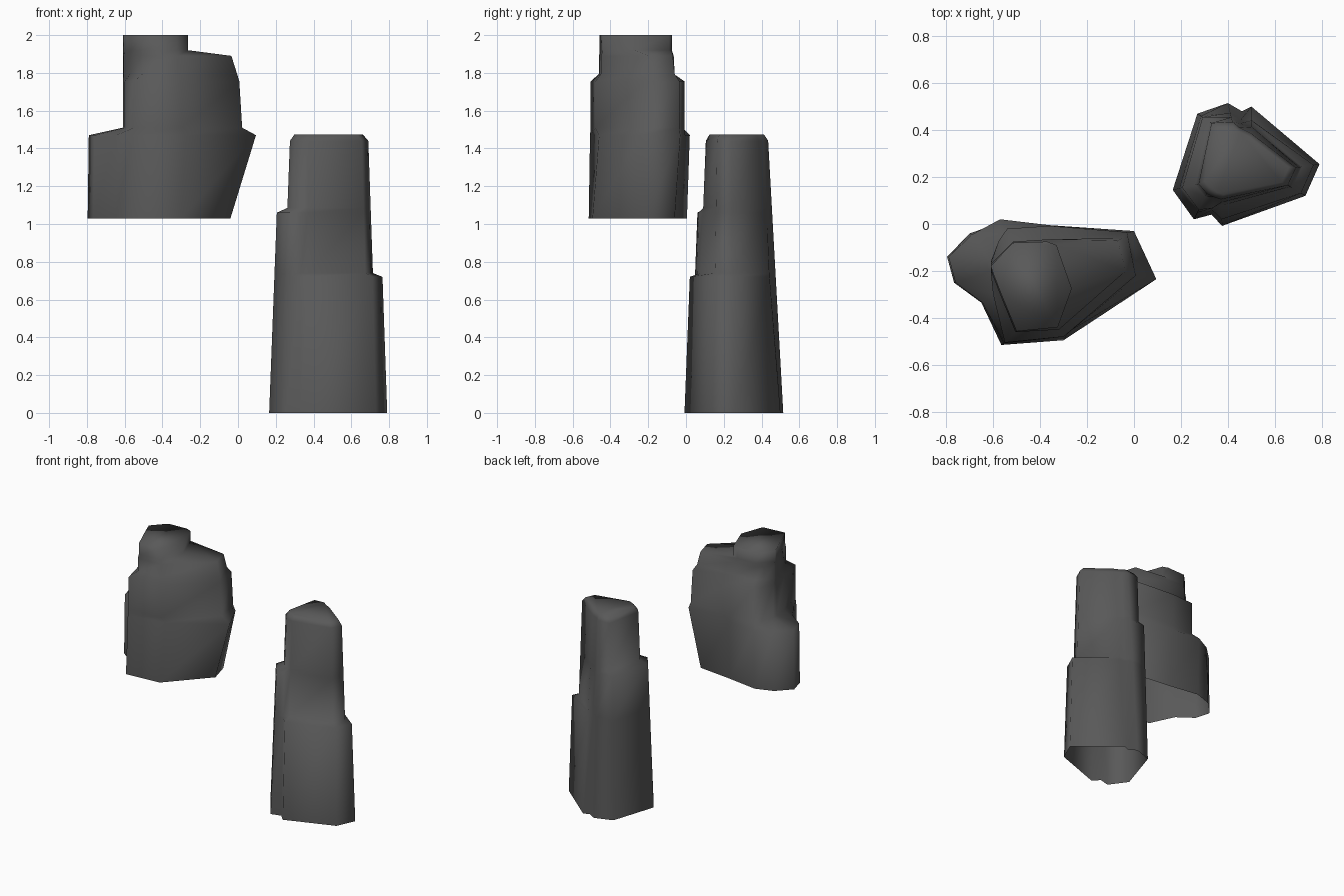
import bpy, bmesh

if "Cube" in bpy.data.objects:
    bpy.data.objects.remove(bpy.data.objects["Cube"])

stone = bpy.data.materials.new("dark grey stone")
stone.diffuse_color = (0.1, 0.1, 0.1, 1)
stone.use_nodes = True
stone.node_tree.nodes["Principled BSDF"].inputs["Base Color"].default_value = stone.diffuse_color


def loft(name, rings):
    """Skin rings of 3D points, cap the top, leave the base open."""
    bm = bmesh.new()
    loops = [[bm.verts.new(p) for p in ring] for ring in rings]
    n = len(rings[0])
    for lo, hi in zip(loops, loops[1:]):
        for i in range(n):
            j = (i + 1) % n
            bm.faces.new((lo[i], lo[j], hi[j], hi[i]))
    bm.faces.new(loops[-1])
    bmesh.ops.remove_doubles(bm, verts=bm.verts, dist=0.0005)
    for f in bm.faces:
        f.smooth = True
    me = bpy.data.meshes.new(name)
    bm.to_mesh(me)
    bm.free()
    me.materials.append(stone)
    ob = bpy.data.objects.new(name, me)
    bpy.context.collection.objects.link(ob)


# Lower pillar: each corner is base x, y, top x, y and the height of its ledge
corners = [
    (.79, .255, .69, .24, .72), (.50, .50, .50, .385, 9), (.46, .48, .45, .41, 9),
    (.40, .515, .42, .435, 9), (.27, .47, .33, .43, 1.06), (.165, .145, .275, .17, 1.06),
    (.255, .02, .31, .13, 1.06), (.33, .04, .34, .115, 1.06),
    (.375, -.008, .37, .105, .72), (.73, .12, .655, .165, .72)]


def pillar_ring(z):
    pts = []
    for bx, by, tx, ty, ledge in corners:
        t = z / 1.44
        if ledge < 9:
            t = .5 * t + (.5 if z > ledge + .01 else 0)
        pts.append((bx + (tx - bx) * t, by + (ty - by) * t, z))
    return pts


rings = [pillar_ring(z) for z in (0, .72, .74, 1.06, 1.085, 1.44)]
cx, cy = .46, .26
rings.append([(cx + (x - cx) * .87, cy + (y - cy) * .87, 1.475) for x, y, z in rings[-1]])
loft("lower_rock_pillar", rings)

# Upper rock: outlines running anticlockwise from the right corner
base = [(-.04, -.21), (-.08, -.06), (-.34, -.03), (-.57, .005), (-.70, -.04),
        (-.796, -.14), (-.766, -.25), (-.65, -.335), (-.565, -.515), (-.30, -.495)]
shoulder = [(.095, -.235), (0, -.03), (-.36, -.005), (-.57, .02), (-.69, -.045),
            (-.79, -.14), (-.76, -.25), (-.645, -.335), (-.555, -.508), (-.28, -.46)]
body = [(.022, -.22), (-.015, -.035), (-.36, -.008), (-.54, -.02), (-.575, -.07),
        (-.61, -.16), (-.61, -.20), (-.60, -.30), (-.55, -.505), (-.30, -.48)]
chest = [(-.005, -.21), (-.05, -.06), (-.36, -.065), (-.515, -.075), (-.56, -.12),
         (-.61, -.17), (-.605, -.21), (-.57, -.30), (-.505, -.46), (-.32, -.45)]
crown = [(-.265, -.275), (-.33, -.09), (-.37, -.075), (-.515, -.08), (-.56, -.125),
         (-.61, -.18), (-.60, -.21), (-.565, -.30), (-.50, -.457), (-.325, -.44)]
slab = [(-.035, -.20), (-.07, -.07)] + chest[2:]


def level(outline, z):
    return [(x, y, z) for x, y in outline]


loft("upper_rock", [
    level(base, 1.03), level(shoulder, 1.47), level(body, 1.51),
    level([(x - .015 if x > -.1 else x, y) for x, y in body], 1.755),
    level(chest, 1.795), level(slab, 1.89), level(crown, 1.92), level(crown, 2.0)])
